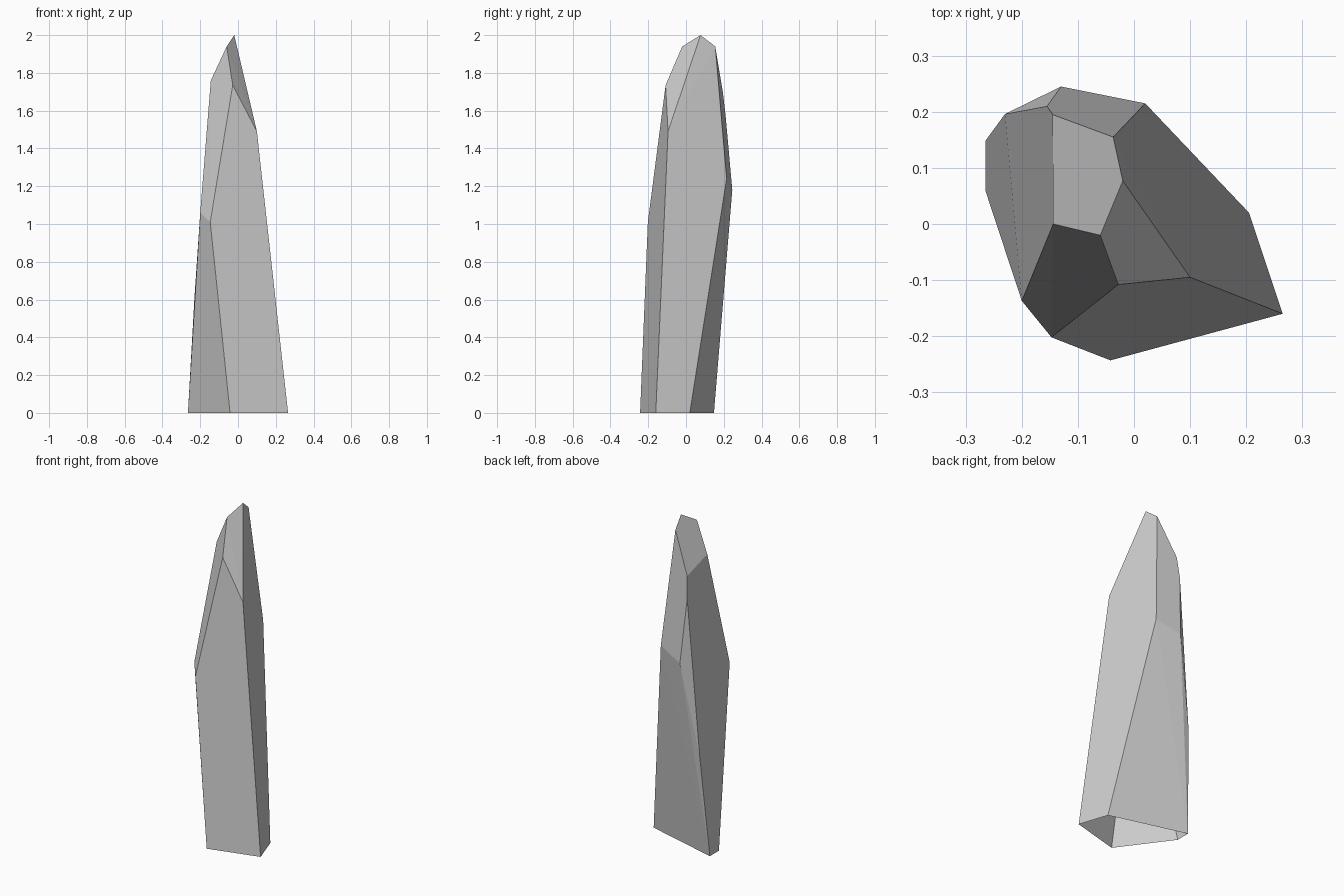
import bpy
import bmesh
from math import radians

cube = bpy.data.objects.get("Cube")
if cube:
    bpy.data.objects.remove(cube, do_unlink=True)

# Grey stone colour
stone = bpy.data.materials.new("grey stone")
stone.use_nodes = True
grey = (0.6, 0.6, 0.6, 1)
stone.diffuse_color = grey
stone.node_tree.nodes["Principled BSDF"].inputs["Base Color"].default_value = grey

# Corners of the shard, tier by tier
base = [(-.265, .06, 0), (-.265, .148, 0), (.205, .02, 0), (.265, -.16, 0), (-.042, -.243, 0)]
waist = [(-.23, .196, .62), (-.13, .245, 1.18), (.02, .215, 1.24), (-.147, -.202, 1.01), (-.2, -.137, 1.06)]
shoulder = [(.1, -.095, 1.49), (-.028, -.108, 1.735), (-.144, 0, 1.76), (-.145, .195, 1.7), (-.155, .21, 1.57)]
tip = [(-.06, -.02, 1.94), (-.02, .077, 2), (-.037, .155, 1.94)]

# Wrap the corners in flat facets
bm = bmesh.new()
for corner in base + waist + shoulder + tip:
    bm.verts.new(corner)
bmesh.ops.convex_hull(bm, input=bm.verts[:])
bmesh.ops.recalc_face_normals(bm, faces=bm.faces[:])

# Leave the underside open, then merge nearly flat triangles into facets
underside = [f for f in bm.faces if f.normal.z < -0.9]
bmesh.ops.delete(bm, geom=underside, context='FACES')
bmesh.ops.dissolve_limit(bm, angle_limit=radians(1.5), verts=bm.verts[:], edges=bm.edges[:])

mesh = bpy.data.meshes.new("stone_shard")
bm.to_mesh(mesh)
bm.free()
mesh.materials.append(stone)
shard = bpy.data.objects.new("stone_shard", mesh)
bpy.context.collection.objects.link(shard)
